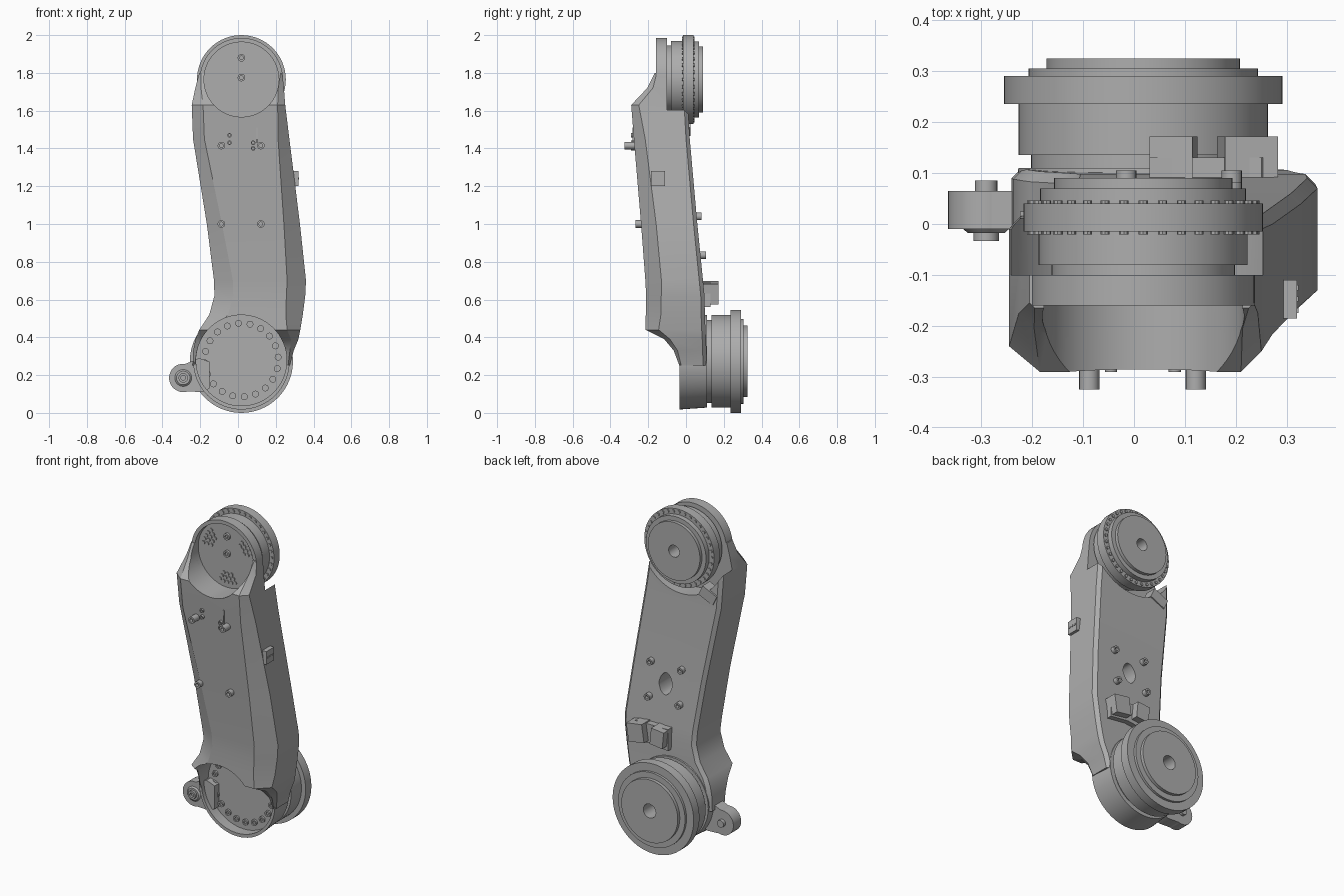
import bpy, bmesh, math
from mathutils import Vector, Matrix

cube = bpy.data.objects.get("Cube")
if cube:
    bpy.data.objects.remove(cube, do_unlink=True)

grey = bpy.data.materials.new("machined grey")
grey.use_nodes = True
grey.diffuse_color = (0.42, 0.42, 0.42, 1)
grey.node_tree.nodes["Principled BSDF"].inputs["Base Color"].default_value = grey.diffuse_color

CX, LOW, HIGH = 0.018, 0.273, 1.765   # shared joint x, joint heights


def finish(name, bm, angle=30):
    bmesh.ops.recalc_face_normals(bm, faces=bm.faces)
    mesh = bpy.data.meshes.new(name)
    bm.to_mesh(mesh)
    bm.free()
    mesh.materials.append(grey)
    ob = bpy.data.objects.new(name, mesh)
    bpy.context.scene.collection.objects.link(ob)
    smooth(ob, angle)
    return ob


def smooth(ob, angle=30):
    bpy.ops.object.select_all(action='DESELECT')
    ob.select_set(True)
    bpy.context.view_layer.objects.active = ob
    bpy.ops.object.shade_smooth_by_angle(angle=math.radians(angle))


def lathe(name, x, z, profile, seg=64):
    """Turn (radius, y) points around an axis parallel to y."""
    bm = bmesh.new()
    vs = [bm.verts.new((r, y, 0)) for r, y in profile]
    es = [bm.edges.new(p) for p in zip(vs, vs[1:])]
    bmesh.ops.spin(bm, geom=vs + es, cent=(0, 0, 0), axis=(0, 1, 0),
                   angle=math.tau, steps=seg, use_duplicate=False)
    bmesh.ops.remove_doubles(bm, verts=bm.verts, dist=1e-5)
    bmesh.ops.translate(bm, verts=bm.verts, vec=(x, 0, z))
    return finish(name, bm)


def disc(name, x, z, r, y0, y1, seg=64):
    return lathe(name, x, z, [(0, y0), (r, y0), (r, y1), (0, y1)], seg)


def socket_bolt(name, x, z, r, y0, y1):
    """Bolt from seat y0 to head y1 with a shallow socket."""
    d = (y0 - y1) * 0.4
    return lathe(name, x, z, [(0, y0), (r, y0), (r, y1), (r * .5, y1), (r * .5, y1 + d), (0, y1 + d)], 16)


def prism(name, pts, y0, y1):
    """Extrude an (x, z) outline along y."""
    bm = bmesh.new()
    face = bm.faces.new([bm.verts.new((x, y0, z)) for x, z in pts])
    ext = bmesh.ops.extrude_face_region(bm, geom=[face])
    bmesh.ops.translate(bm, vec=(0, y1 - y0, 0),
                        verts=[g for g in ext["geom"] if isinstance(g, bmesh.types.BMVert)])
    return finish(name, bm)


def box(name, lo, hi, turn=0):
    lo, hi = Vector(lo), Vector(hi)
    bm = bmesh.new()
    bmesh.ops.create_cube(bm, size=1)
    bmesh.ops.scale(bm, vec=hi - lo, verts=bm.verts)
    bmesh.ops.rotate(bm, matrix=Matrix.Rotation(turn, 3, 'Y'), verts=bm.verts)
    bmesh.ops.translate(bm, vec=(lo + hi) / 2, verts=bm.verts)
    return finish(name, bm)


def cut(targets, cutter):
    cutter.hide_render = True
    for ob in targets:
        m = ob.modifiers.new("cut", 'BOOLEAN')
        m.operation, m.solver, m.object = 'DIFFERENCE', 'EXACT', cutter
        bpy.context.view_layer.objects.active = ob
        bpy.ops.object.modifier_apply(modifier=m.name)
        smooth(ob)
    bpy.data.objects.remove(cutter, do_unlink=True)


# Arm shell: z, left, right, front y, back y, chamfer (left x, left y, right x, right y)
rows = [
    (.25, -.24, .275, -.035, .11, .01, .01, .01, .01),
    (.33, -.237, .295, -.065, .108, .02, .02, .02, .02),
    (.39, -.225, .32, -.115, .106, .04, .03, .04, .03),
    (.44, -.205, .33, -.215, .103, .08, .06, .07, .07),
    (.52, -.152, .343, -.213, .10, .10, .06, .09, .08),
    (.62, -.125, .356, -.211, .098, .10, .06, .10, .08),
    (.70, -.127, .36, -.215, .09, .10, .05, .10, .085),
    (1.0, -.165, .328, -.238, .06, .08, .05, .085, .08),
    (1.45, -.238, .272, -.276, .02, .06, .05, .06, .06),
    (1.63, -.245, .25, -.29, .01, .06, .05, .04, .04),
    (1.72, -.226, .243, -.205, .005, .03, .03, .03, .03),
    (1.80, -.205, .235, -.165, 0, .01, .01, .01, .01),
]
bm = bmesh.new()
rings, b = [], .02
for z, xl, xr, yf, yb, cl, dl, cr, dr in rows:
    pts = [(xl, yb - b), (xl + b, yb), (xr - b, yb), (xr, yb - b),
           (xr, yf + dr), (xr - cr, yf), (xl + cl, yf), (xl, yf + dl)]
    rings.append([bm.verts.new((x, y, z)) for x, y in pts])
for lo, hi in zip(rings, rings[1:]):
    for i in range(8):
        j = (i + 1) % 8
        bm.faces.new((lo[i], lo[j], hi[j], hi[i]))
bm.faces.new(rings[0])
bm.faces.new(rings[-1])
shell = finish("arm_shell", bm, 25)

# Rounded shell ends
low_end = lathe("lower_shell_end", CX, LOW, [(0, -.035), (.255, -.035), (.245, .11), (0, .11)])
high_end = disc("upper_shell_end", CX, HIGH, .22, -.16, -.10)

# Front pockets, rear saddle and oval rear opening
cut([shell, low_end], disc("lower_pocket_cutter", CX, LOW + .005, .24, -.6, .03))
cut([shell, high_end], disc("upper_pocket_cutter", CX, HIGH, .198, -.6, -.125))
cut([shell], disc("saddle_cutter", CX, HIGH, .285, -.10, .4))
oval = [(.09 + .045 * math.cos(a) * (1 - .15 * abs(math.sin(a))), .93 + .065 * math.sin(a))
        for a in (math.tau * i / 24 for i in range(24))]
cut([shell], prism("opening_cutter", oval, -.10, .3))

# Stepped joint drums with a central bore at the back
lathe("lower_joint", CX, LOW, [
    (0, .10), (.22, .10), (.22, .135), (.245, .135), (.245, .235), (.273, .235),
    (.273, .29), (.225, .29), (.225, .305), (.19, .305), (.19, .325),
    (.042, .325), (.042, .23), (0, .23)])
lathe("upper_joint", CX, HIGH, [
    (0, -.105), (.18, -.105), (.18, -.08), (.205, -.08), (.205, -.015), (.235, -.015),
    (.235, .04), (.202, .04), (.202, .07), (.175, .07), (.175, .09),
    (.036, .09), (.036, .01), (0, .01)])
for i in range(36):
    a = math.tau * i / 36
    disc("upper_flange_bolt", CX + .219 * math.cos(a), HIGH + .219 * math.sin(a), .009, -.021, .046, 8)

# Bolt circle in the lower pocket
for i in range(20):
    a = math.tau * (i + .25) / 20
    socket_bolt("pocket_bolt", CX + .195 * math.cos(a), LOW + .007 + .195 * math.sin(a), .018, .035, .018)

# Three bolt clusters and centre bolts in the upper pocket
for k in range(3):
    mid = math.radians(-90 + 120 * k)
    for radius, count in ((.115, 3), (.14, 4), (.165, 5)):
        for i in range(count):
            a = mid + (i - (count - 1) / 2) * .026 / radius
            disc("cluster_bolt", CX + radius * math.cos(a), HIGH + radius * math.sin(a), .011, -.131, -.12, 10)
for z in (HIGH + .01, HIGH + .115):
    socket_bolt("centre_bolt", CX, z, .02, -.12, -.14)

# Front screws, small keys and slot plates
for x in (-.088, .121):
    socket_bolt("front_upper_screw", x, 1.415, .02, -.25, -.325)
    socket_bolt("front_lower_screw", x, 1.0, .02, -.22, -.268)
for x, z in ((-.045, 1.47), (-.045, 1.43), (.08, 1.43), (.08, 1.40)):
    socket_bolt("front_small_screw", x, z, .012, -.26, -.29)
box("front_slot_plate", (.097, -.284, 1.43), (.104, -.277, 1.51))

# Rear screws around the oval opening
for x in (-.015, .192):
    for z, y in ((1.04, .082), (.835, .105)):
        socket_bolt("rear_screw", x, z, .02, y - .05, y)

# Rear cable housing above the lower joint
prism("cable_housing", [(.03, .56), (.15, .575), (.275, .56), (.275, .66), (.25, .69), (.03, .69)], .06, .13)
box("cable_housing_left_cheek", (.17, .08, .58), (.275, .172, .69), .15)
box("cable_housing_right_cheek", (.035, .08, .59), (.12, .172, .69), -.1)

# Small rear block below the upper joint
box("upper_rear_block", (-.215, -.045, 1.485), (-.11, .025, 1.55), math.radians(-25))

# Side connector with pins
box("side_connector", (.27, -.185, 1.2), (.32, -.11, 1.28))
for y in (-.17, -.147, -.125):
    box("connector_pin", (.318, y - .005, 1.235), (.323, y + .005, 1.245))

# Side lug with bushing and pin
LX, LZ = -.29, .185
prism("lug_web", [(LX + .01, LZ + .074), (-.205, .29), (-.15, .27), (-.15, .13), (-.19, .11), (LX + .02, LZ - .071)], -.01, .065)
disc("lug_ear", LX, LZ, .075, -.01, .065, 32)
lathe("lug_bushing", LX, LZ, [(0, -.018), (.036, -.018), (.05, -.005), (.05, .05), (0, .05)], 32)
socket_bolt("lug_pin", LX, LZ, .025, .02, -.033)
disc("lug_pin_end", LX, LZ, .022, .05, .085, 20)
